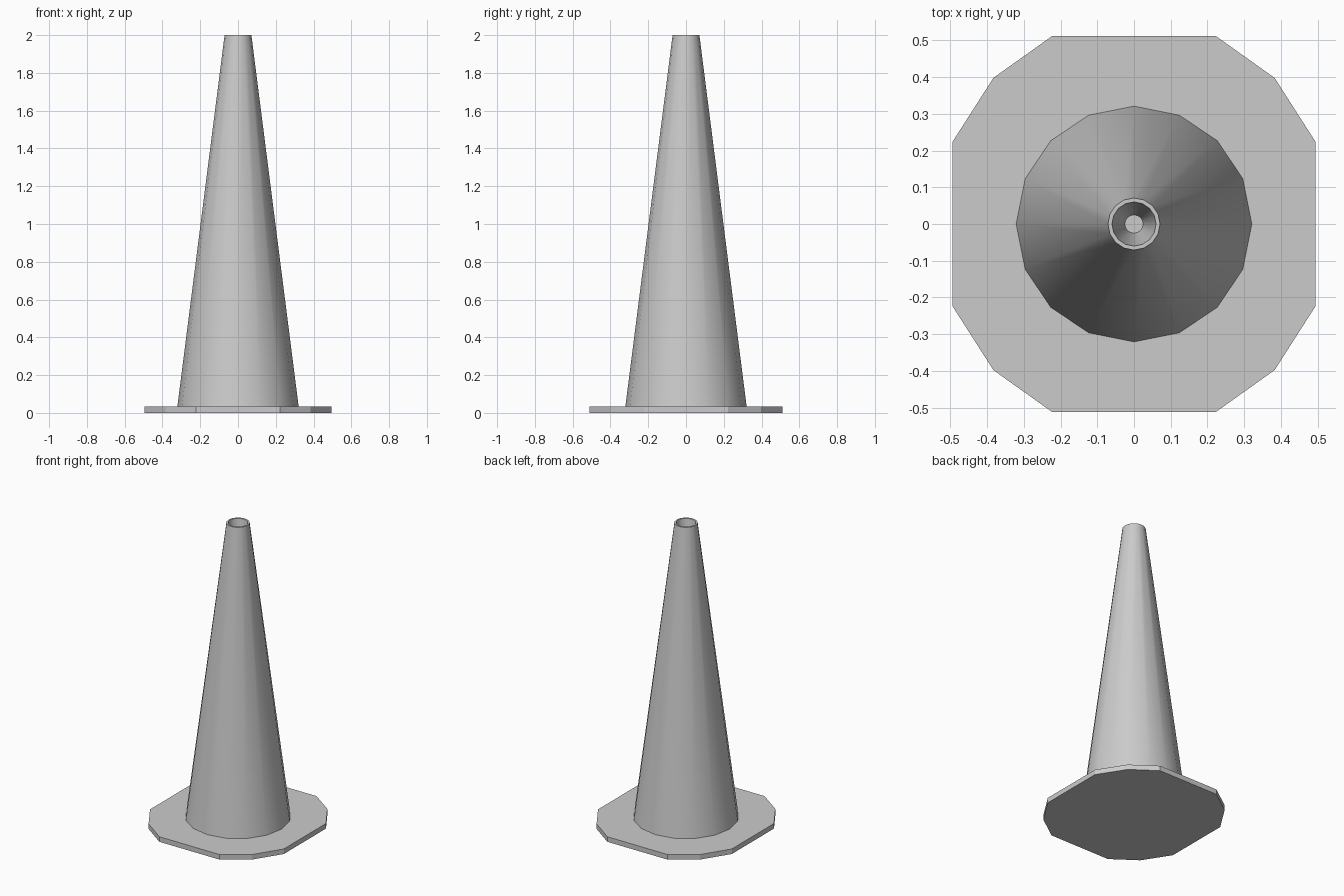
import bpy, bmesh
from math import cos, sin, tau

if "Cube" in bpy.data.objects:
    bpy.data.objects.remove(bpy.data.objects["Cube"])


def make_object(name, bm):
    bmesh.ops.recalc_face_normals(bm, faces=bm.faces)
    mesh = bpy.data.meshes.new(name)
    bm.to_mesh(mesh)
    bm.free()
    obj = bpy.data.objects.new(name, mesh)
    bpy.context.collection.objects.link(obj)
    return obj


# Flat twelve-sided base plate, one quarter mirrored around
quarter = [(0.495, 0.223), (0.383, 0.398), (0.223, 0.512)]
half = quarter + [(-x, y) for x, y in reversed(quarter)]
outline = half + [(-x, -y) for x, y in half]
bm = bmesh.new()
plate = bm.faces.new([bm.verts.new((x, y, 0)) for x, y in outline])
side = bmesh.ops.extrude_face_region(bm, geom=[plate], use_keep_orig=True)
top_verts = [g for g in side["geom"] if isinstance(g, bmesh.types.BMVert)]
bmesh.ops.translate(bm, verts=top_verts, vec=(0, 0, 0.034))
make_object("base_plate", bm)

# Tall tapered body with a rim and a tapered hole in the tip
SIDES = 16
profile = [(0.321, 0.034), (0.071, 2.0), (0.06, 2.0), (0.025, 1.75)]
bm = bmesh.new()
rings = [[bm.verts.new((r * cos(tau * i / SIDES), r * sin(tau * i / SIDES), z))
          for i in range(SIDES)] for r, z in profile]
for lower, upper in zip(rings, rings[1:]):
    for i in range(SIDES):
        j = (i + 1) % SIDES
        bm.faces.new((lower[i], lower[j], upper[j], upper[i]))
bm.faces.new(rings[0][::-1])
bm.faces.new(rings[-1])
body = make_object("cone_body", bm)

# Smooth the sides, keep the rim and foot crisp
bpy.context.view_layer.objects.active = body
body.select_set(True)
bpy.ops.object.shade_smooth_by_angle()
